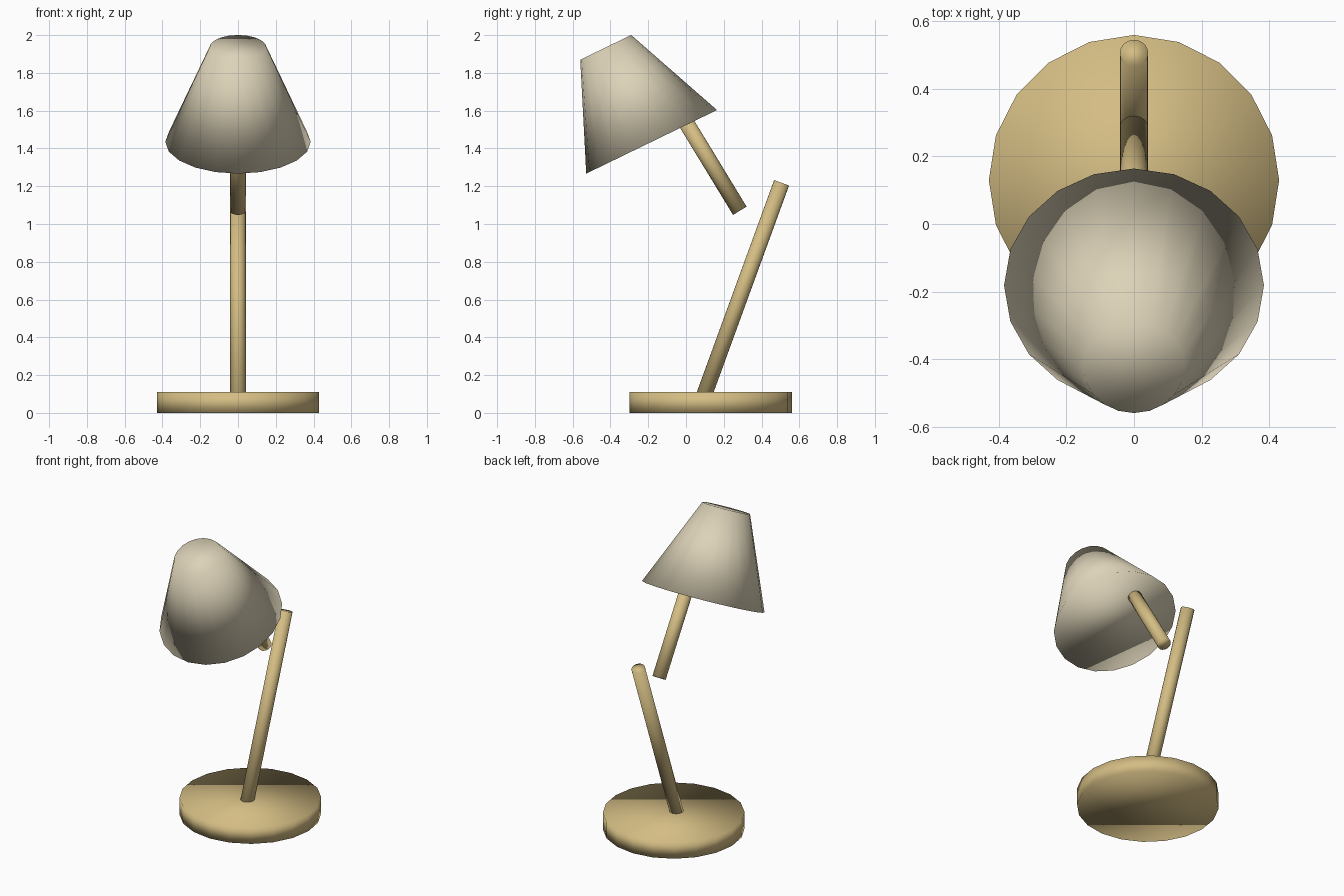
import bpy
from mathutils import Vector

# Remove the default cube
cube = bpy.data.objects.get("Cube")
if cube:
    bpy.data.objects.remove(cube, do_unlink=True)

SIDES = 20


def make_material(name, rgb):
    mat = bpy.data.materials.new(name)
    mat.use_nodes = True
    colour = (*rgb, 1.0)
    mat.diffuse_color = colour
    mat.node_tree.nodes["Principled BSDF"].inputs["Base Color"].default_value = colour
    return mat


def add_round(name, start, end, r_start, r_end, mat):
    """Closed, smooth-shaded cylinder or tapered cone between two (y, z) points."""
    a, b = Vector((0, *start)), Vector((0, *end))
    axis = b - a
    # Tilt about x only, so the sides stay symmetric left to right
    tilt = Vector((axis.z, -axis.y)).angle_signed(Vector((1, 0)))
    bpy.ops.mesh.primitive_cone_add(
        vertices=SIDES, radius1=r_start, radius2=r_end, depth=axis.length,
        location=(a + b) / 2, rotation=(tilt, 0, 0))
    obj = bpy.context.object
    obj.name = obj.data.name = name
    obj.data.materials.append(mat)
    bpy.ops.object.shade_smooth()
    return obj


brass = make_material("warm brass", (0.66, 0.51, 0.23))
cream = make_material("cream", (0.72, 0.65, 0.48))

# Round foot
add_round("base", (0.13, 0), (0.13, 0.11), 0.43, 0.43, brass)

# Two leaning rods
add_round("lower_arm", (0.08, 0.05), (0.506, 1.218), 0.042, 0.042, brass)
add_round("upper_arm", (0.285, 1.07), (-0.05, 1.62), 0.042, 0.042, brass)

# Tilted tapered shade, closed at both ends
add_round("shade", (-0.182, 1.435), (-0.425, 1.935), 0.385, 0.15, cream)
